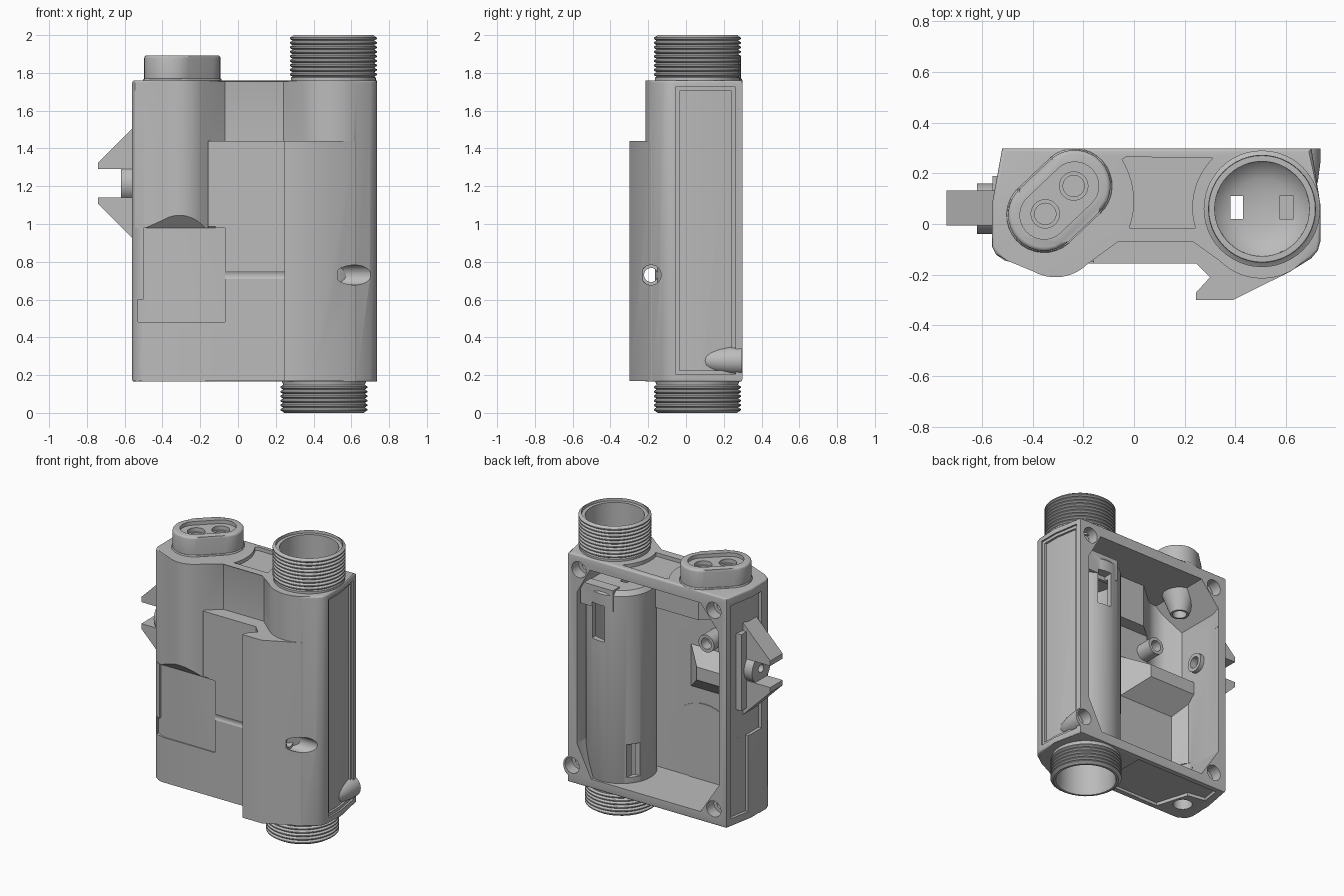
import bpy, bmesh, math
from mathutils import Matrix

cube = bpy.data.objects.get("Cube")
if cube:
    bpy.data.objects.remove(cube, do_unlink=True)

grey = bpy.data.materials.new("moulded grey")
grey.use_nodes = True
grey.diffuse_color = (0.5, 0.5, 0.5, 1)
grey.node_tree.nodes["Principled BSDF"].inputs["Base Color"].default_value = (0.5, 0.5, 0.5, 1)


def finish(name, bm):
    bmesh.ops.recalc_face_normals(bm, faces=bm.faces[:])
    mesh = bpy.data.meshes.new(name)
    bm.to_mesh(mesh)
    bm.free()
    mesh.materials.append(grey)
    obj = bpy.data.objects.new(name, mesh)
    bpy.context.collection.objects.link(obj)
    return obj


def arc(cx, cy, r, start, end, n=12):
    angles = [math.radians(start + (end - start) * i / n) for i in range(n + 1)]
    return [(cx + r * math.cos(a), cy + r * math.sin(a)) for a in angles]


def prism(name, pts, lo, hi, axis="Z", bevel=0):
    """Extrude a flat outline along an axis, optionally rounding both end rims."""
    place = {"X": lambda a, b, d: (d, a, b), "Y": lambda a, b, d: (a, d, b),
             "Z": lambda a, b, d: (a, b, d)}[axis]
    bm = bmesh.new()
    ends = [[bm.verts.new(place(a, b, d)) for a, b in pts] for d in (lo, hi)]
    caps = [bm.faces.new(ring) for ring in ends]
    n = len(pts)
    for i in range(n):
        j = (i + 1) % n
        bm.faces.new((ends[0][i], ends[0][j], ends[1][j], ends[1][i]))
    if bevel:
        rims = [e for cap in caps for e in cap.edges]
        bmesh.ops.bevel(bm, geom=rims, offset=bevel, segments=3, profile=0.5, affect="EDGES")
    return finish(name, bm)


def box(name, x, y, z):
    return prism(name, [(x[0], y[0]), (x[1], y[0]), (x[1], y[1]), (x[0], y[1])], *z)


def rod(name, a, b, r, lo, hi, axis="Z"):
    return prism(name, arc(a, b, r, 0, 360, 40)[:-1], lo, hi, axis)


def lathe(name, profile, cx, cy):
    bm = bmesh.new()
    vs = [bm.verts.new((r, 0, z)) for r, z in profile]
    es = [bm.edges.new(pair) for pair in zip(vs, vs[1:])]
    bmesh.ops.spin(bm, geom=vs + es, cent=(0, 0, 0), axis=(0, 0, 1),
                   angle=math.tau, steps=48)
    bmesh.ops.remove_doubles(bm, verts=bm.verts[:], dist=0.0002)
    bmesh.ops.transform(bm, matrix=Matrix.Translation((cx, cy, 0)), verts=bm.verts[:])
    return finish(name, bm)


def combine(obj, tool, operation="DIFFERENCE", keep=False):
    mod = obj.modifiers.new("shape", "BOOLEAN")
    mod.operation, mod.solver, mod.object = operation, "EXACT", tool
    bpy.context.view_layer.objects.active = obj
    bpy.ops.object.modifier_apply(modifier=mod.name)
    if not keep:
        bpy.data.objects.remove(tool, do_unlink=True)


def cut(obj, *tools):
    for tool in tools:
        combine(obj, tool)


def join(obj, *tools):
    for tool in tools:
        combine(obj, tool, "UNION")


def thread(z0, z1, turns):
    pts = []
    for i in range(turns):
        for t, r in ((0.0, 0.216), (0.35, 0.23), (0.65, 0.23)):
            pts.append((r, z0 + (z1 - z0) * (i + t) / turns))
    return pts + [(0.216, z1)]


# Housing outline with two rounded front columns and tapering sides
outline = [(-0.52, 0.298), (-0.56, 0.08), (-0.56, -0.09), (-0.545, -0.12), (-0.50, -0.145)]
outline += arc(-0.31, -0.03, 0.18, 240, 315)
outline += [(-0.07, -0.06), (0.24, -0.06)] + arc(0.505, 0.02, 0.235, 225, 302)
outline += [(0.70, -0.135), (0.725, -0.105), (0.735, -0.07), (0.735, 0.08), (0.70, 0.298)]
body = prism("housing", outline, 0.165, 1.76, bevel=0.012)

# Front plate with hooked rail
join(body, prism("hook_plate", [(-0.16, 0.1), (-0.16, -0.155), (0.245, -0.155), (0.30, -0.21),
     (0.245, -0.27), (0.245, -0.30), (0.39, -0.30), (0.62, -0.186), (0.65, -0.14), (0.65, 0.1)],
     0.168, 1.44))

# Left column ends in a sloped overhang above a flat base with a shallow pad
cut(body, prism("overhang_cutter", [(-0.15, 0.1), (-0.15, 0.98), (-0.35, 1.2), (-0.35, 0.1)],
                -0.65, -0.12, "X"))
join(body, prism("flat_base", [(-0.559, 0.0), (-0.559, -0.085), (-0.545, -0.12), (-0.51, -0.145),
                               (-0.46, -0.155), (-0.1, -0.155), (-0.1, 0.0)], 0.168, 0.978))
cut(body, prism("pad_cutter", [(-0.07, -0.3), (-0.07, -0.147), (-0.45, -0.147), (-0.50, -0.132),
                               (-0.50, -0.3)], 0.48, 0.979),
    prism("pad_foot_cutter", [(-0.49, -0.3), (-0.49, -0.136), (-0.53, -0.118), (-0.53, -0.3)],
          0.48, 0.6))

# Cavity open at the back, with chamfered corners
octagon = [(-0.47, 0.46), (-0.32, 0.23), (0.52, 0.23), (0.63, 0.45),
           (0.63, 1.5), (0.53, 1.68), (-0.32, 1.68), (-0.47, 1.5)]
upper = [(-0.46, 0.35), (-0.46, 0.29), (-0.50, 0.06), (-0.50, -0.06)]
upper += arc(-0.31, -0.03, 0.13, 235, 315)
upper += [(-0.09, -0.01), (0.24, -0.01), (0.30, -0.06), (0.67, -0.06), (0.67, 0.35)]
lower = [(-0.46, 0.35), (-0.48, 0.0), (-0.40, -0.10), (0.30, -0.10), (0.67, -0.06), (0.67, 0.35)]
for shape, z0, z1 in ((upper, 1.1, 1.72), (lower, 0.2, 1.38)):
    cavity = prism("cavity", shape, z0, z1)
    combine(cavity, prism("frame_opening", octagon, -0.3, 0.4, "Y"), "INTERSECT")
    cut(body, cavity)

# Inner shelf behind the overhang, tapering towards the back
shelf = prism("inner_shelf", [(-0.12, 0.84), (0.04, 0.99), (0.04, 1.08), (-0.12, 1.16)],
              -0.49, 0.05, "X")
for v in shelf.data.vertices:
    if v.co.y > 0 and v.co.x > 0:
        v.co.x = -0.11
join(body, shelf)

# Side panels; the right one has a stepped border
cut(body, prism("right_border", [(0.80, -0.055), (0.723, -0.055), (0.723, 0.08), (0.692, 0.262),
                                 (0.80, 0.262)], 0.205, 1.725),
    prism("right_panel", [(0.80, -0.035), (0.708, -0.035), (0.708, 0.08), (0.682, 0.242),
                          (0.80, 0.242)], 0.225, 1.705),
    prism("left_panel", [(-0.65, 0.26), (-0.507, 0.26), (-0.538, 0.08), (-0.538, -0.03),
                         (-0.65, -0.03)], 0.75, 1.70),
    prism("left_lower_panel", [(-0.65, 0.26), (-0.507, 0.26), (-0.533, 0.11), (-0.65, 0.11)],
          0.22, 0.8))
join(body, box("clip_frame", (-0.558, -0.51), (-0.05, 0.19), (0.95, 1.48)))

# Round-nosed screw boss low on the right side
boss_path = [(0, 0.07), (0.03, 0.08), (0.05, 0.11), (0.066, 0.17), (0.075, 0.24), (0.076, 0.297),
             (0, 0.297)]
boss = lathe("screw_boss", boss_path, 0, 0)
boss.data.transform(Matrix.Translation((0.66, 0, 0.277)) @ Matrix.Rotation(-math.pi / 2, 4, "X"))
join(body, boss)

# Corner screw holes
for x, z in ((0.615, 1.66), (0.667, 0.287), (-0.422, 1.655), (-0.422, 0.275)):
    cut(body, rod("screw_sink", x, z, 0.055, 0.22, 0.4, "Y"),
        rod("screw_hole", x, z, 0.03, 0.14, 0.4, "Y"))

# Cross pin hole through the rail, grazing the front plate
cut(body, rod("pin_hole", -0.185, 0.73, 0.037, -0.8, 0.9, "X"),
    rod("pin_sink", -0.185, 0.73, 0.053, 0.53, 0.9, "X"))

# Shallow pockets in the top and underside
cut(body, prism("top_pocket", arc(-0.31, 0.09, 0.31, -20, 32) + [(-0.03, 0.265)]
                + arc(0.505, 0.065, 0.275, 135, 197), 1.735, 1.8),
    prism("base_pocket", [(0.18, 0.26), (-0.47, 0.26), (-0.49, 0.13), (-0.36, 0.11),
                          (-0.29, -0.12), (0.18, -0.12)], 0.1, 0.187))

# Bores that receive the two threaded necks
cut(body, rod("lower_bore", 0.455, 0.06, 0.195, 0.0, 1.45),
    rod("upper_bore", 0.505, 0.06, 0.188, 1.71, 1.9))

# Interior bosses
join(body, rod("base_boss", -0.41, 0.0, 0.085, 0.19, 0.36),
     rod("wall_boss", -0.17, 1.25, 0.06, -0.12, 0.02, "Y"),
     rod("clip_bush", 0.08, 1.2, 0.065, -0.51, -0.44, "X"))
cut(body, rod("base_hole", -0.41, 0.0, 0.062, 0.1, 0.5),
    rod("wall_hole", -0.17, 1.25, 0.038, -0.05, 0.2, "Y"),
    rod("bush_hole", 0.08, 1.2, 0.04, -0.49, -0.3, "X"))
rod("round_inlay", -0.08, 0.48, 0.28, -0.11, -0.094, "Y")
lathe("cap_cone", [(0, 1.7), (0.12, 1.7), (0.06, 1.54), (0.045, 1.54), (0.045, 1.62), (0, 1.62)],
      -0.35, 0.04)

# Upper threaded neck with a stepped lip and dished floor
neck = lathe("upper_neck", [(0, 1.70), (0.195, 1.70), (0.195, 1.75), (0.225, 1.755), (0.225, 1.775)]
             + thread(1.78, 1.995, 9) + [(0.211, 2.0), (0.21, 1.98), (0.187, 1.98), (0.186, 1.79),
             (0.16, 1.762), (0.12, 1.745), (0.07, 1.733), (0, 1.73)], 0.505, 0.06)

# Lower threaded neck running up into the battery tube
tube = lathe("battery_tube", [(0, 1.56), (0.20, 1.56), (0.225, 1.53), (0.225, 0.17), (0.216, 0.15)]
             + thread(0.005, 0.148, 6)[::-1] + [(0.21, 0), (0.195, 0), (0.19, 0.02),
             (0.19, 1.5), (0, 1.5)], 0.455, 0.06)
join(tube, box("contact_block", (0.37, 0.62), (0.2, 0.275), (1.42, 1.57)))
cut(tube, box("contact_notch", (0.43, 0.53), (0.22, 0.4), (1.2, 1.45)),
    box("tube_slot", (0.24, 0.3), (0.15, 0.3), (0.27, 0.5)))

# Contact slots in the neck floor
slot = box("contact_slot", (0.38, 0.43), (0.02, 0.11), (1.4, 1.9))
for part in (body, neck, tube):
    combine(part, slot, keep=True)
bpy.data.objects.remove(slot, do_unlink=True)
cut(neck, box("blind_slot", (0.575, 0.63), (0.02, 0.11), (1.715, 1.9)))


# Slanted oval cap with two round sockets
def oval(r):
    return arc(-0.234, 0.15, r, -48, 132, 16) + arc(-0.355, 0.035, r, 132, 312, 16)


cap = prism("oval_cap", oval(0.142), 1.7, 1.893, bevel=0.016)
cut(cap, prism("cap_recess", oval(0.095), 1.868, 2.0))
for x, y in ((-0.238, 0.15), (-0.35, 0.04)):
    cut(cap, rod("socket_rim", x, y, 0.056, 1.84, 2.0), rod("socket", x, y, 0.042, 1.78, 2.0))
prism("cap_flange", oval(0.148), 1.72, 1.77, bevel=0.008)

# Side clip: two mirrored fins around a drilled boss
for side, name in ((1, "upper_fin"), (-1, "lower_fin")):
    prism(name, [(x, 1.215 + side * h) for x, h in
                 ((-0.74, 0.075), (-0.74, 0.11), (-0.53, 0.32), (-0.53, 0.075))], -0.005, 0.132, "Y")
clip = rod("clip_boss", 0.06, 1.215, 0.1, -0.62, -0.51, "X")
cut(clip, rod("clip_hole", 0.06, 1.215, 0.028, -0.7, -0.54, "X"))

# Smooth curves, sharp edges
for obj in bpy.context.collection.objects:
    if obj.type == "MESH" and grey.name in obj.data.materials:
        bpy.ops.object.select_all(action="DESELECT")
        obj.select_set(True)
        bpy.context.view_layer.objects.active = obj
        bpy.ops.object.shade_smooth_by_angle(angle=math.radians(30))
